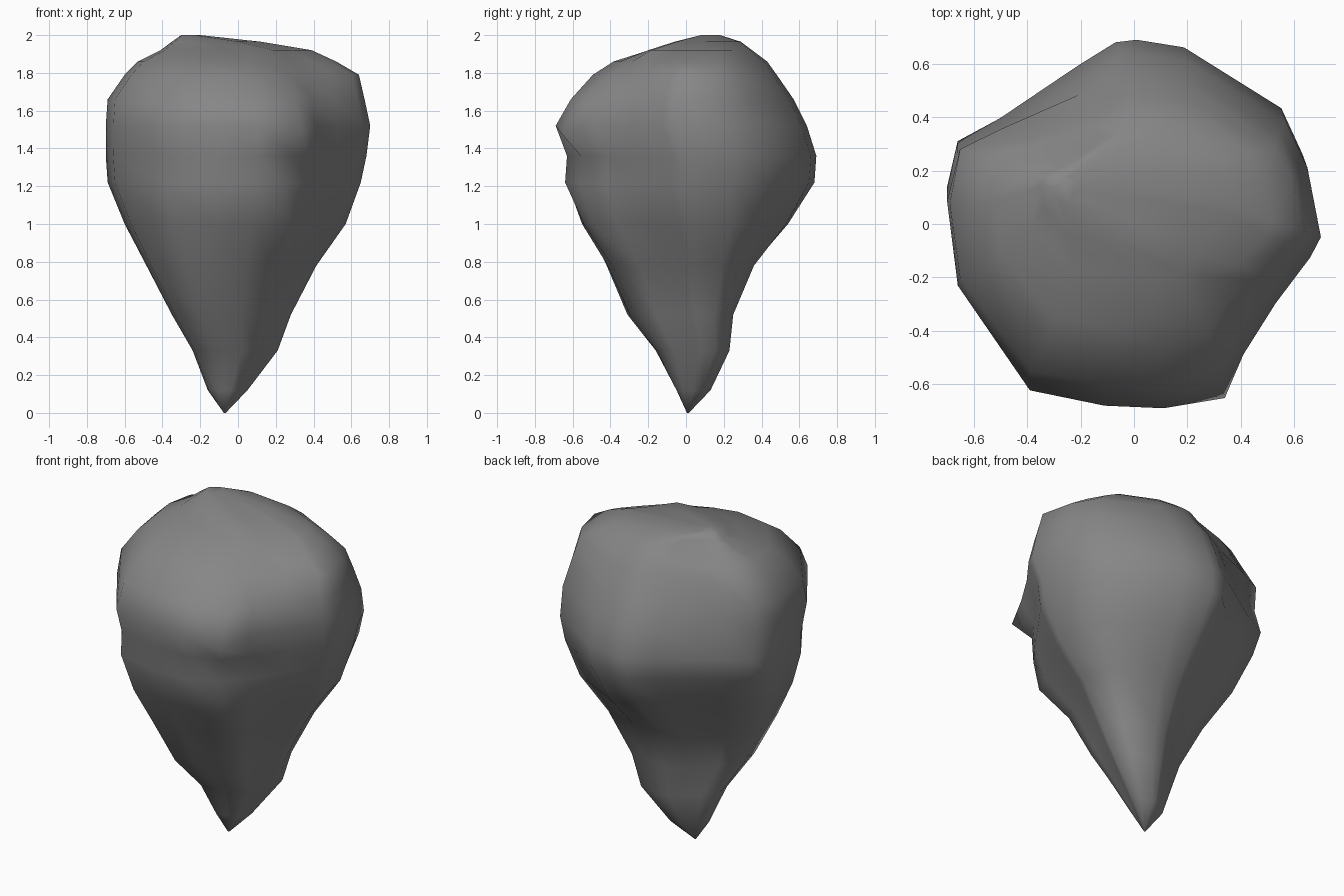
import bpy, bmesh, math

if "Cube" in bpy.data.objects:
    bpy.data.objects.remove(bpy.data.objects["Cube"])

# Plan outline of the boulder at its widest
OUTLINE = [(-.66, .30), (-.50, .39), (-.20, .60), (-.06, .69), (.02, .70), (.20, .67),
           (.57, .43), (.65, .25), (.70, -.02), (.66, -.10), (.53, -.28), (.43, -.50),
           (.35, -.65), (.11, -.69), (-.11, -.68), (-.39, -.62), (-.66, -.21), (-.70, .12)]

# Height, left, right, front, back extents, diagonal skew
LEVELS = [(.00, -.075, -.065, .005, .015, 0),
          (.12, -.16, .05, -.05, .13, .2),
          (.33, -.24, .21, -.16, .23, .3),
          (.52, -.35, .28, -.31, .25, .35),
          (.78, -.485, .415, -.42, .36, .25),
          (1.0, -.60, .57, -.55, .54, .1),
          (1.22, -.69, .65, -.64, .68, 0),
          (1.36, -.70, .68, -.63, .69, 0),
          (1.52, -.70, .70, -.69, .64, 0),
          (1.66, -.69, .67, -.61, .57, 0),
          (1.79, -.60, .64, -.50, .48, 0),
          (1.86, -.53, .52, -.39, .43, 0),
          (1.92, -.41, .39, -.20, .35, 0),
          (1.965, -.35, .12, -.06, .29, 0),
          (2.0, -.30, -.20, .08, .18, 0)]

# Local dents and bumps: levels, outline points, offset
DENTS = [((6, 7), (11,), (-.03, .03, 0)),       # hollow under the front right corner
         ((6, 7), (12,), (-.06, .035, 0)),
         ((8,), (12,), (-.01, 0, -.05)),        # spur above it
         ((8,), (11,), (-.02, .02, 0)),
         ((9,), (11, 12), (-.02, .04, 0)),      # sloping plane on the front right shoulder
         ((10, 11), (11, 12), (-.05, .08, 0)),
         ((10, 11), (13,), (-.02, .04, 0)),
         ((9, 10, 11), (0, 1), (0, .05, 0)),    # fuller back left shoulder
         ((6,), (0, 1, 2), (.02, -.025, 0))]


def fit(values, low, high):
    a, b = min(values), max(values)
    return [low + (v - a) / (b - a) * (high - low) for v in values]


def section(bm, z, left, right, front, back, skew):
    xs = fit([x for x, y in OUTLINE], left, right)
    ys = fit([y + skew * x for x, y in OUTLINE], front, back)
    return [bm.verts.new((x, y, z)) for x, y in zip(xs, ys)]


# Loft the boulder through the sections
bm = bmesh.new()
rings = [section(bm, *level) for level in LEVELS]
n = len(OUTLINE)
for lower, upper in zip(rings, rings[1:]):
    for i in range(n):
        j = (i + 1) % n
        bm.faces.new((lower[i], lower[j], upper[j], upper[i]))
bm.faces.new(rings[0])
bm.faces.new(rings[-1])

for levels, points, (dx, dy, dz) in DENTS:
    for level in levels:
        for p in points:
            co = rings[level][p].co
            co.x, co.y, co.z = co.x + dx, co.y + dy, co.z + dz

bmesh.ops.recalc_face_normals(bm, faces=bm.faces)
mesh = bpy.data.meshes.new("boulder")
bm.to_mesh(mesh)
bm.free()
boulder = bpy.data.objects.new("boulder", mesh)
bpy.context.collection.objects.link(boulder)

# Dark grey stone
stone = bpy.data.materials.new("dark_stone")
stone.diffuse_color = (.24, .24, .24, 1)
stone.use_nodes = True
stone.node_tree.nodes["Principled BSDF"].inputs["Base Color"].default_value = stone.diffuse_color
mesh.materials.append(stone)

bpy.context.view_layer.objects.active = boulder
boulder.select_set(True)
bpy.ops.object.shade_smooth_by_angle(angle=math.radians(80))
